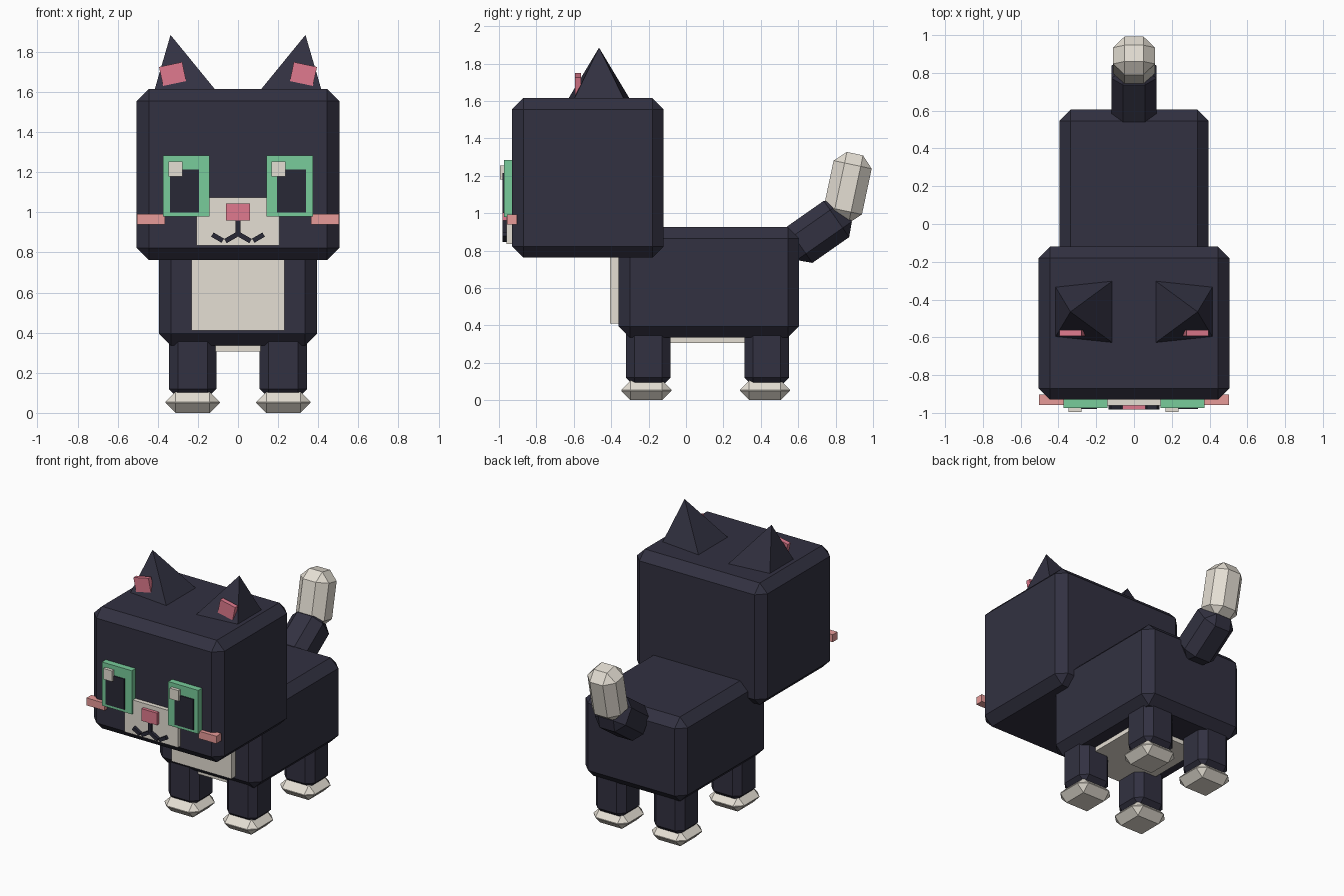
import bpy, bmesh, math
from mathutils import Matrix, Vector

if "Cube" in bpy.data.objects:
    bpy.data.objects.remove(bpy.data.objects["Cube"])


def material(name, r, g, b):
    lin = lambda c: ((c / 255 + 0.055) / 1.055) ** 2.4
    m = bpy.data.materials.new(name)
    m.diffuse_color = (lin(r), lin(g), lin(b), 1)
    m.use_nodes = True
    m.node_tree.nodes["Principled BSDF"].inputs["Base Color"].default_value = m.diffuse_color
    return m


FUR = material("dark fur", 50, 49, 65)
CREAM = material("cream", 229, 223, 212)
GREEN = material("green", 120, 204, 155)
PINK = material("pink", 224, 122, 142)
BLUSH = material("blush", 236, 158, 156)
INK = material("pupil dark", 40, 40, 54)


def finish(name, bm, mat, loc, rot):
    mesh = bpy.data.meshes.new(name)
    bm.to_mesh(mesh)
    bm.free()
    mesh.materials.append(mat)
    ob = bpy.data.objects.new(name, mesh)
    ob.location = loc
    ob.rotation_euler = [math.radians(a) for a in rot]
    bpy.context.collection.objects.link(ob)
    return ob


def box(name, mat, loc, size, bevel=0.0, rot=(0, 0, 0)):
    bm = bmesh.new()
    bmesh.ops.create_cube(bm, size=1, matrix=Matrix.Diagonal((*size, 1)))
    if bevel:
        bmesh.ops.bevel(bm, geom=bm.edges[:], offset=bevel, segments=1,
                        profile=0.5, affect='EDGES')
    return finish(name, bm, mat, loc, rot)


def span(name, mat, lo, hi, bevel=0.0):
    lo, hi = Vector(lo), Vector(hi)
    return box(name, mat, (lo + hi) / 2, hi - lo, bevel)


# Head, body and the light chest and belly patches
span("head", FUR, (-0.505, -0.93, 0.762), (0.505, -0.12, 1.615), 0.06)
span("body", FUR, (-0.395, -0.36, 0.335), (0.395, 0.605, 0.925), 0.06)
span("chest_patch", CREAM, (-0.232, -0.405, 0.41), (0.232, -0.34, 0.82))
span("belly_patch", CREAM, (-0.25, -0.28, 0.305), (0.25, 0.34, 0.36))

# Tail: dark base and cream tip
box("tail_base", FUR, (0, 0.706, 0.90), (0.237, 0.36, 0.237), 0.06, (35, 0, 0))
box("tail_tip", CREAM, (0, 0.865, 1.137), (0.22, 0.208, 0.37), 0.06, (-12, 0, 0))

# Muzzle, nose and mouth
span("muzzle", CREAM, (-0.207, -0.96, 0.835), (0.207, -0.91, 1.075))
span("nose", PINK, (-0.06, -0.982, 0.96), (0.06, -0.94, 1.045))
span("mouth_stem", INK, (-0.012, -0.98, 0.885), (0.012, -0.95, 0.965))

for s, side in ((-1, "left"), (1, "right")):
    # Mouth strokes
    box("mouth_inner_" + side, INK, (s * 0.033, -0.967, 0.874),
        (0.068, 0.03, 0.024), 0, (0, s * 30, 0))
    box("mouth_outer_" + side, INK, (s * 0.102, -0.967, 0.874),
        (0.06, 0.03, 0.024), 0, (0, -s * 30, 0))

    # Eyes, with the glint on the same side of both
    box("eye_" + side, GREEN, (s * 0.257, -0.945, 1.132), (0.232, 0.056, 0.305))
    box("pupil_" + side, INK, (s * 0.267, -0.965, 1.107), (0.144, 0.03, 0.215))
    box("glint_" + side, CREAM, (s * 0.257 - 0.055, -0.98, 1.217), (0.068, 0.03, 0.075))

    # Cheeks
    box("cheek_" + side, BLUSH, (s * 0.433, -0.93, 0.966), (0.14, 0.054, 0.052))

    # Ears: four-sided pyramids leaning outward, with pink insides
    h = 0.308
    bm = bmesh.new()
    bmesh.ops.create_cone(
        bm, cap_ends=True, segments=4, radius1=0.229, radius2=0, depth=h,
        matrix=Matrix.Translation((0, 0, h / 2)) @ Matrix.Rotation(math.pi / 4, 4, 'Z'))
    bmesh.ops.remove_doubles(bm, verts=bm.verts[:], dist=1e-5)
    finish("ear_" + side, bm, FUR, (s * 0.275, -0.465, 1.583), (0, s * 11.5, 0))
    box("inner_ear_" + side, PINK, (s * 0.326, -0.578, 1.69),
        (0.118, 0.032, 0.097), 0, (0, s * 12, 0))

    # Legs and paws
    for y, end in ((-0.202, "front"), (0.432, "back")):
        box(f"{end}_leg_{side}", FUR, (s * 0.226, y, 0.265),
            (0.238, 0.236, 0.38), 0.045)
        box(f"{end}_paw_{side}", CREAM, (s * 0.226, y - 0.01, 0.0525),
            (0.27, 0.268, 0.105), 0.05)
